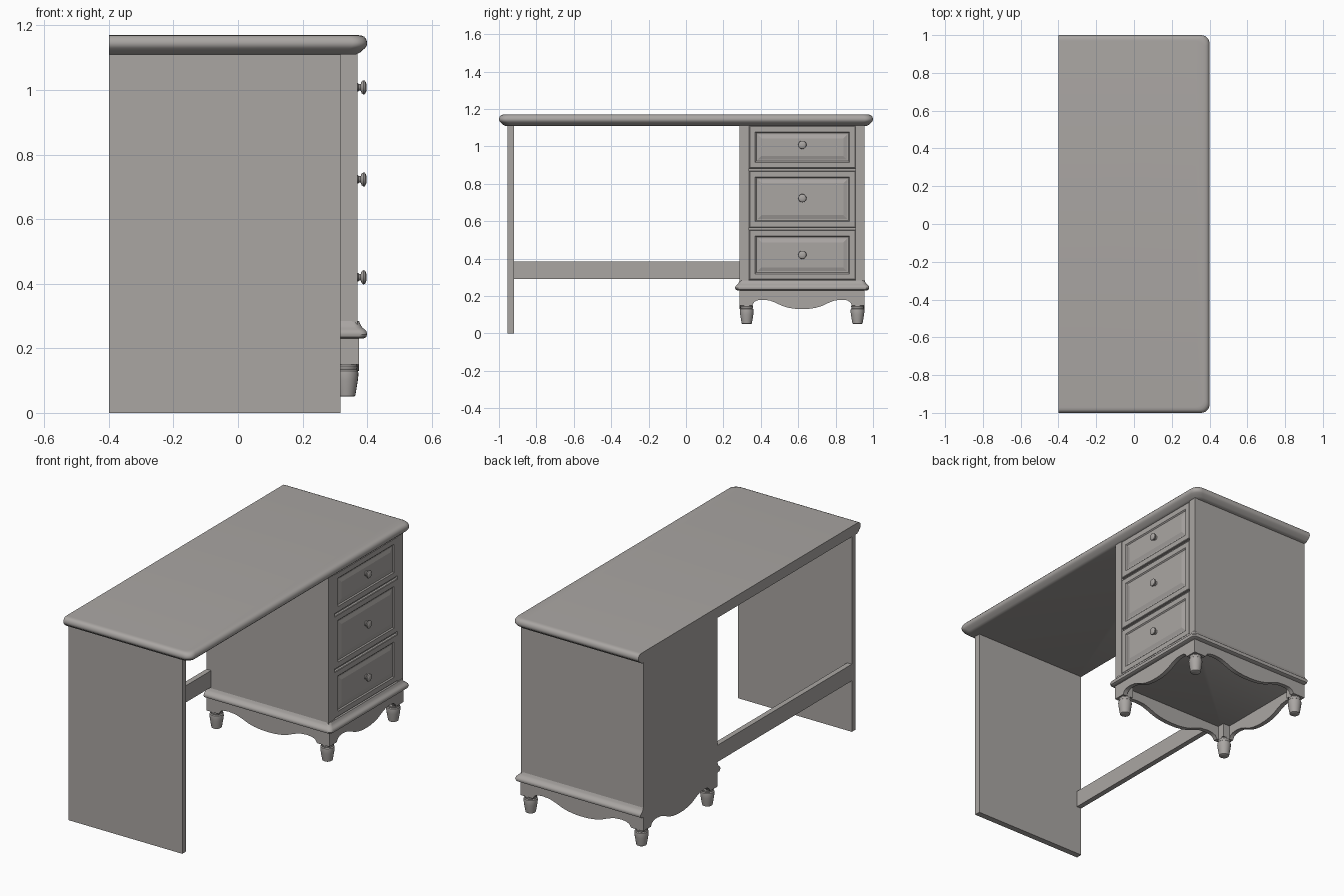
import bpy
import math

if "Cube" in bpy.data.objects:
    bpy.data.objects.remove(bpy.data.objects["Cube"])

paint = bpy.data.materials.new("warm grey paint")
paint.diffuse_color = (0.40, 0.38, 0.365, 1)
paint.use_nodes = True
paint.node_tree.nodes["Principled BSDF"].inputs["Base Color"].default_value = paint.diffuse_color


def make(name, verts, faces, smooth=True):
    me = bpy.data.meshes.new(name)
    me.from_pydata(verts, [], faces)
    me.materials.append(paint)
    ob = bpy.data.objects.new(name, me)
    bpy.context.collection.objects.link(ob)
    bpy.ops.object.select_all(action='DESELECT')
    ob.select_set(True)
    bpy.context.view_layer.objects.active = ob
    bpy.ops.object.mode_set(mode='EDIT')
    bpy.ops.mesh.select_all(action='SELECT')
    bpy.ops.mesh.normals_make_consistent(inside=False)
    bpy.ops.object.mode_set(mode='OBJECT')
    if smooth:
        bpy.ops.object.shade_smooth_by_angle(angle=math.radians(35))
    return ob


def loft(name, rings, smooth=True):
    """Skin a stack of equal-sized closed rings and cap both ends."""
    n = len(rings[0])
    verts = [p for r in rings for p in r]
    faces = [(k * n + i, k * n + (i + 1) % n, (k + 1) * n + (i + 1) % n, (k + 1) * n + i)
             for k in range(len(rings) - 1) for i in range(n)]
    faces += [tuple(range(n)), tuple(range((len(rings) - 1) * n, len(rings) * n))]
    return make(name, verts, faces, smooth)


def box(name, x0, x1, y0, y1, z0, z1):
    rings = [[(x0, y0, z), (x1, y0, z), (x1, y1, z), (x0, y1, z)] for z in (z0, z1)]
    return loft(name, rings, False)


def moulded_slab(name, x0, x1, y0, y1, radius, profile):
    """Slab with a flat back, rounded front corners and a moulded edge (inset, z)."""
    rings = []
    for d, z in profile:
        ring = [(x0, y1 - d, z), (x0, y0 + d, z)]
        for cy, a0 in ((y0 + d + radius, -90), (y1 - d - radius, 0)):
            for i in range(7):
                a = math.radians(a0 + 15 * i)
                ring.append((x1 - d - radius + radius * math.cos(a),
                             cy + radius * math.sin(a), z))
        rings.append(ring)
    return loft(name, rings)


def lathe(name, centre, profile, axis='z', n=20):
    """Turned part from (radius, position along axis)."""
    rings = []
    for r, h in profile:
        ring = []
        for i in range(n):
            a = 2 * math.pi * i / n
            u, v = r * math.cos(a), r * math.sin(a)
            ring.append((centre[0] + u, centre[1] + v, h) if axis == 'z'
                        else (h, centre[0] + u, centre[1] + v))
        rings.append(ring)
    return loft(name, rings)


# Half of the scalloped lower edge: (fraction of length, height)
SCALLOP = [(0, .15), (.10, .15), (.115, .168), (.14, .177), (.18, .18), (.24, .176),
           (.29, .163), (.34, .147), (.39, .137), (.45, .131), (.5, .13)]
EDGE = SCALLOP + [(1 - t, z) for t, z in reversed(SCALLOP[:-1])]


def apron(name, along, start, end, outer, inner):
    rings = []
    for t, z in EDGE:
        s = start + t * (end - start)
        section = [(outer, z), (inner, z), (inner, 0.235), (outer, 0.235)]
        rings.append([(s, w, h) if along == 'x' else (w, s, h) for w, h in section])
    return loft(name, rings)


# Desk top
moulded_slab("desk_top", -0.40, 0.40, -1.0, 1.0, 0.045,
             [(.034, 1.11), (.022, 1.116), (.014, 1.124), (.006, 1.130), (.001, 1.138),
              (0, 1.147), (.003, 1.157), (.009, 1.165), (.018, 1.169), (.03, 1.17)])

# Side panel and back stretcher
box("side_panel", -0.40, 0.318, -0.955, -0.92, 0, 1.112)
box("back_stretcher", -0.40, -0.37, -0.925, 0.29, 0.29, 0.385)

# Drawer cabinet
Y0, Y1 = 0.287, 0.955
box("cabinet_body", -0.40, 0.355, Y0, Y1, 0.27, 1.112)
box("cabinet_stile_left", 0.35, 0.37, Y0, 0.338, 0.27, 1.112)
box("cabinet_stile_right", 0.35, 0.37, 0.907, Y1, 0.27, 1.112)

# Drawer fronts with a raised field, and their knobs
PANEL = [(0, .352), (0, .367), (.003, .37), (.032, .37), (.038, .364),
         (.046, .364), (.066, .370)]
KNOB = [(.014, .366), (.013, .372), (.010, .375), (.010, .380), (.018, .383),
        (.022, .388), (.021, .393), (.014, .397), (.005, .398)]
for i, (z0, z1, zk) in enumerate([(.287, .553, .42), (.567, .869, .723), (.883, 1.109, 1.008)]):
    rings = [[(x, .338 + d, z0 + d), (x, .907 - d, z0 + d),
              (x, .907 - d, z1 - d), (x, .338 + d, z1 - d)] for d, x in PANEL]
    loft(f"drawer_front_{i + 1}", rings, False)
    lathe(f"drawer_knob_{i + 1}", (0.622, zk), KNOB, 'x')

# Base moulding under the cabinet
moulded_slab("base_moulding", -0.40, 0.40, 0.262, 0.98, 0.022,
             [(.012, .23), (.003, .235), (0, .243), (.002, .252), (.008, .259),
              (.015, .264), (.020, .272), (.025, .284)])

# Scalloped aprons
T = 0.025
apron("apron_left", 'x', -0.40, 0.374, Y0, Y0 + T)
apron("apron_right", 'x', -0.40, 0.374, Y1, Y1 - T)
apron("apron_front", 'y', Y0 + .001, Y1 - .001, 0.374, 0.374 - T)
apron("apron_back", 'y', Y0 + .001, Y1 - .001, -0.40, -0.40 + T)

# Corner blocks and turned feet
FOOT = [(.022, .05), (.027, .053), (.031, .075), (.035, .10), (.037, .118), (.036, .130),
        (.031, .134), (.033, .139), (.034, .145), (.031, .151), (.029, .16)]
for sx, x in (("back", -0.362), ("front", 0.336)):
    for sy, y in (("left", 0.325), ("right", 0.917)):
        box(f"corner_block_{sx}_{sy}", x - .03, x + .03, y - .03, y + .03, .152, .235)
        lathe(f"foot_{sx}_{sy}", (x, y), FOOT)
